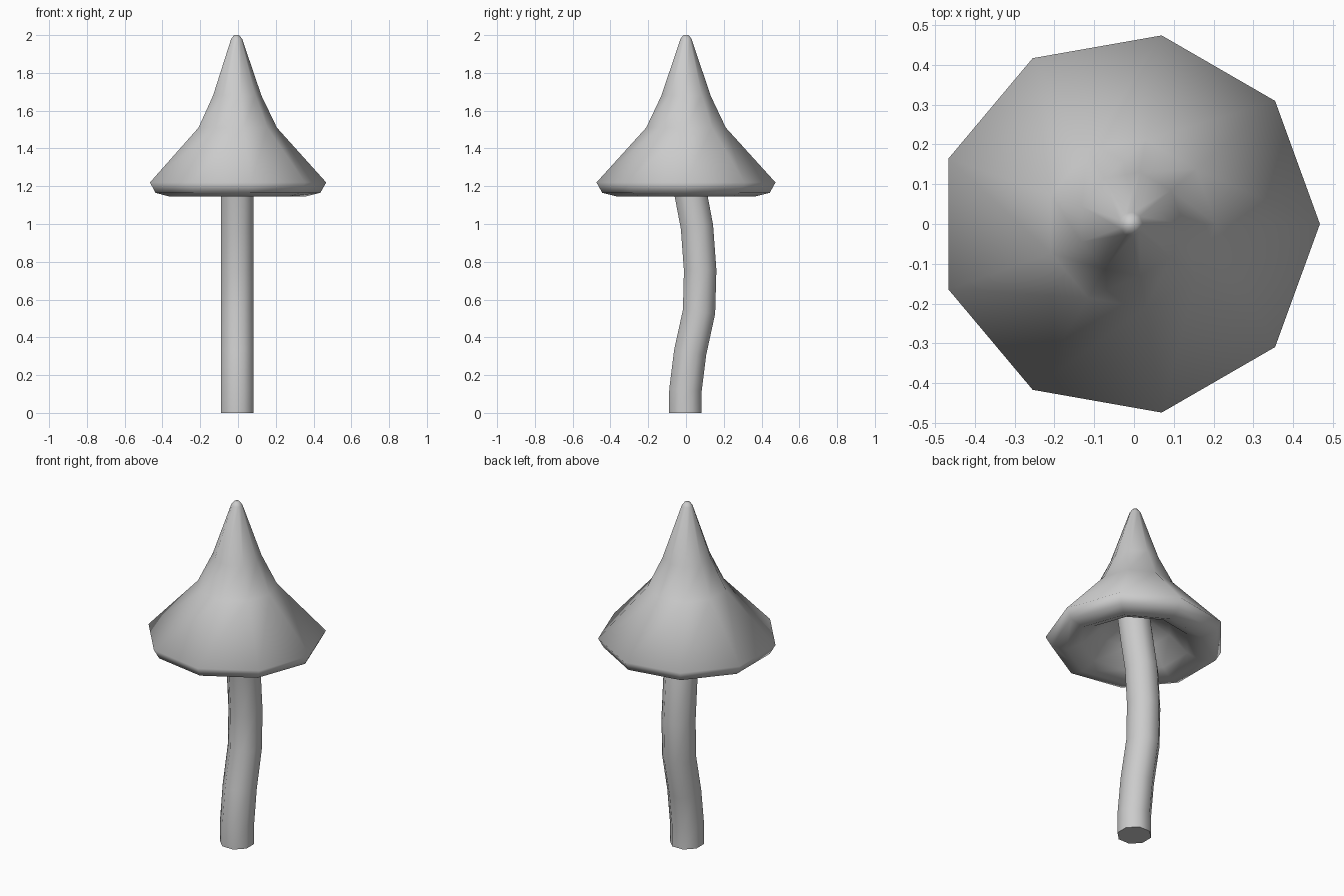
import bpy, bmesh
from math import sin, cos, radians, tau
from mathutils import Vector, Matrix

if "Cube" in bpy.data.objects:
    bpy.data.objects.remove(bpy.data.objects["Cube"])


def loft(name, rings, sides, turn=0.0):
    """rings: (centre, radius, tilt about x); both ends are closed."""
    bm = bmesh.new()
    loops = []
    for c, r, tilt in rings:
        rot = Matrix.Rotation(tilt, 3, 'X')
        loops.append([bm.verts.new(Vector(c) + rot @ Vector((
            r * cos(turn + tau * i / sides), r * sin(turn + tau * i / sides), 0)))
            for i in range(sides)])
    for a, b in zip(loops, loops[1:]):
        for i in range(sides):
            j = (i + 1) % sides
            bm.faces.new((a[i], a[j], b[j], b[i]))
    bm.faces.new(loops[0][::-1])
    bm.faces.new(loops[-1])
    bmesh.ops.recalc_face_normals(bm, faces=bm.faces)
    me = bpy.data.meshes.new(name)
    bm.to_mesh(me)
    bm.free()
    ob = bpy.data.objects.new(name, me)
    bpy.context.collection.objects.link(ob)
    bpy.ops.object.select_all(action='DESELECT')
    ob.select_set(True)
    bpy.context.view_layer.objects.active = ob
    bpy.ops.object.shade_smooth_by_angle(angle=radians(70))
    return ob


# Pointed nine-sided cap, from the hollow underside round the rim to the tip
profile = [(0.07, 1.34), (0.19, 1.27), (0.29, 1.18), (0.37, 1.145), (0.45, 1.165),
           (0.481, 1.22), (0.214, 1.51), (0.132, 1.68), (0.03, 1.98), (0.014, 2.0)]
loft("mushroom_cap",
     [((-0.014 if z < 1.3 else -0.008, 0, z), r, 0) for r, z in profile], 9)

# Bent eight-sided stem: (y, z) centre line, rings square to the bend
path = [(-0.003, 0.0), (-0.003, 0.12), (0.022, 0.32), (0.069, 0.535),
        (0.075, 0.755), (0.058, 0.985), (0.023, 1.17), (-0.01, 1.36)]
rings = []
for k, (y, z) in enumerate(path):
    tilt = 0.0
    if 0 < k < len(path) - 1:
        d = Vector(path[k + 1]) - Vector(path[k - 1])
        tilt = -d.x / d.y
    rings.append(((-0.004, y, z), 0.093, tilt))
loft("mushroom_stem", rings, 8, radians(22.5))
